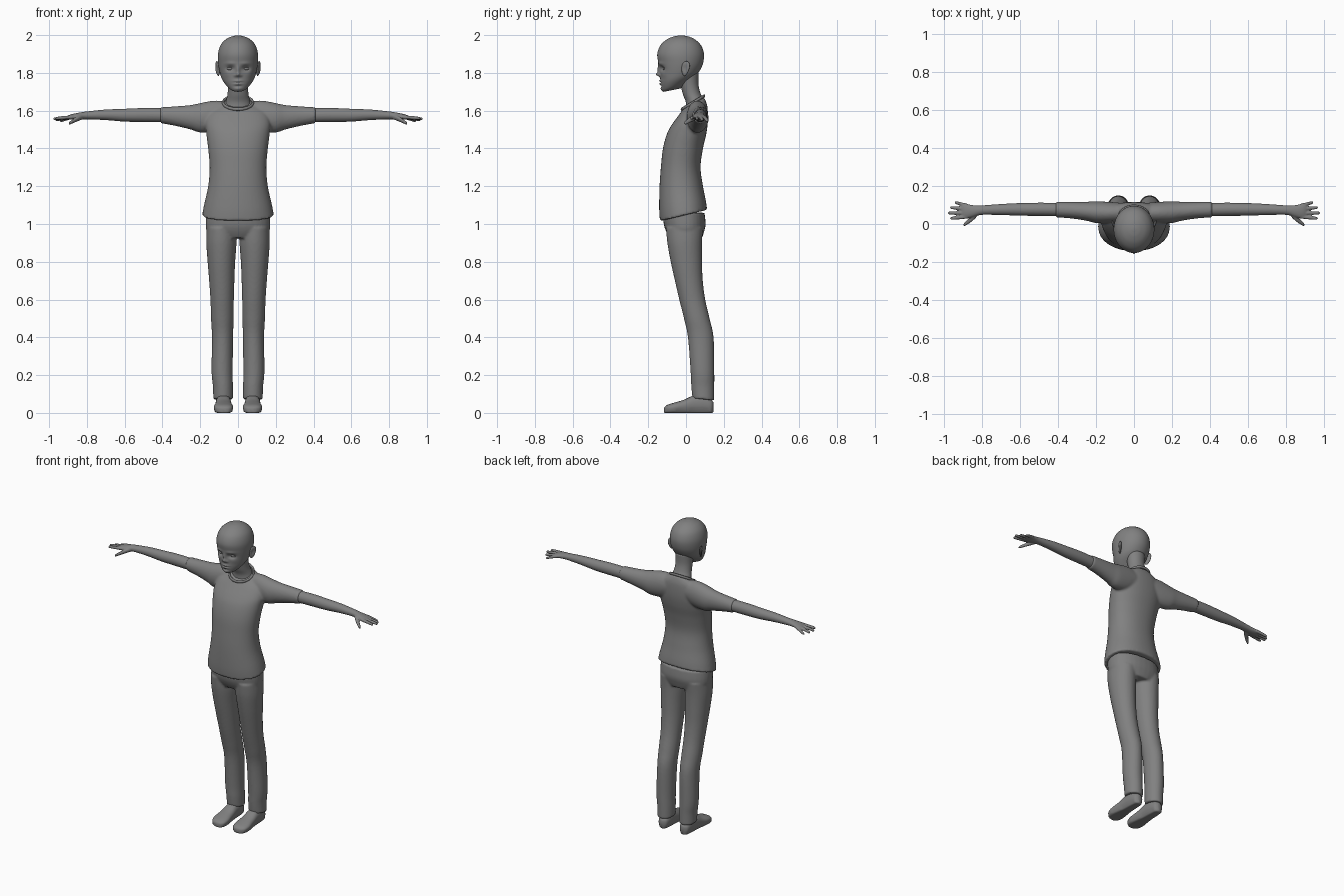
import bpy, bmesh, math
from mathutils import Vector

skin = bpy.data.materials.new("mid grey")
skin.diffuse_color = (0.22, 0.22, 0.22, 1)
AXES = {'z': (0, 1, 2), 'x': (1, 2, 0), 'y': (0, 2, 1)}


def spline(rows, steps):
    """Catmull-Rom interpolation of ring parameters."""
    out = []
    for i in range(len(rows) - 1):
        a, b, c, d = (rows[max(i - 1, 0)], rows[i], rows[i + 1], rows[min(i + 2, len(rows) - 1)])
        for k in range(steps):
            t = k / steps
            out.append([0.5 * (2 * q + (r - p) * t + (2 * p - 5 * q + 4 * r - s) * t * t
                               + (3 * q - p - 3 * r + s) * t ** 3) for p, q, r, s in zip(a, b, c, d)])
    return out + [list(rows[-1])]


def loft(bm, rows, axis='z', mirror=1, segs=32, steps=5, power=1.0):
    """Rings (position, centre1, centre2, radius1, radius2, slope) along an axis."""
    u, v, w = AXES[axis]
    rings = []
    for t, c1, c2, r1, r2, s in spline(rows, steps):
        ring = []
        for k in range(segs):
            a = 2 * math.pi * k / segs
            ca, sa = math.cos(a), math.sin(a)
            ca, sa = (math.copysign(abs(q) ** power, q) for q in (ca, sa))
            co = Vector()
            co[u], co[v], co[w] = c1 + r1 * ca, c2 + r2 * sa, t + s * r2 * sa
            co.x *= mirror
            ring.append(bm.verts.new(co))
        rings.append(ring)
    for p, q in zip(rings, rings[1:]):
        for k in range(segs):
            j = (k + 1) % segs
            bm.faces.new((p[k], p[j], q[j], q[k]))
    bm.faces.new(rings[0])
    bm.faces.new(rings[-1])


def front_back(rows):
    """(z, front, back, half width, slope) to ring parameters."""
    return [(z, 0, (f + b) / 2, h, (b - f) / 2, s) for z, f, b, h, s in rows]


def finish(name, bm, voxel=0, smooth=0):
    bmesh.ops.recalc_face_normals(bm, faces=bm.faces)
    mesh = bpy.data.meshes.new(name)
    bm.to_mesh(mesh)
    bm.free()
    mesh.materials.append(skin)
    ob = bpy.data.objects.new(name, mesh)
    bpy.context.collection.objects.link(ob)
    mesh.shade_smooth()
    if voxel:
        m = ob.modifiers.new("blend", 'REMESH')
        m.mode, m.voxel_size, m.use_smooth_shade = 'VOXEL', voxel, True
        m = ob.modifiers.new("soften", 'SMOOTH')
        m.factor, m.iterations = 0.5, smooth
    return ob


# Shirt: torso and two short sleeves blended together
bm = bmesh.new()
loft(bm, front_back([
    (1.045, -.138, .112, .190, .24), (1.10, -.142, .106, .180, .15), (1.20, -.140, .09, .158, 0),
    (1.30, -.133, .077, .150, 0), (1.40, -.122, .09, .158, 0), (1.48, -.10, .108, .168, 0),
    (1.54, -.072, .116, .172, .1), (1.60, -.038, .113, .150, .3), (1.632, -.02, .10, .098, .5),
    (1.64, -.016, .094, .075, .55)]), segs=48, power=.92)
for m in (1, -1):
    loft(bm, [(.06, .06, 1.58, .05, .07, 0), (.13, .06, 1.57, .056, .083, 0), (.20, .062, 1.562, .057, .078, 0),
              (.25, .067, 1.565, .05, .065, 0), (.33, .073, 1.571, .044, .052, 0),
              (.412, .076, 1.576, .041, .042, 0)], 'x', m)
finish("shirt", bm, .007, 5)

# Collar band
bm = bmesh.new()
N, M = 48, 8
grid = []
for i in range(N):
    a = 2 * math.pi * i / N
    c = Vector((.079 * math.cos(a), .037 + .059 * math.sin(a), 1.643 + .035 * math.sin(a)))
    out = Vector((math.cos(a), math.sin(a), 0))
    grid.append([bm.verts.new(c + out * .006 * math.cos(2 * math.pi * j / M)
                              + Vector((0, 0, .009 * math.sin(2 * math.pi * j / M)))) for j in range(M)])
for i in range(N):
    p, q = grid[i], grid[(i + 1) % N]
    for j in range(M):
        bm.faces.new((p[j], q[j], q[(j + 1) % M], p[(j + 1) % M]))
finish("collar", bm)

# Trousers: hips and two legs blended together
bm = bmesh.new()
loft(bm, front_back([(.925, -.085, .085, .12, 0), (.96, -.105, .096, .164, 0), (1.0, -.118, .104, .171, 0),
                     (1.06, -.122, .098, .168, 0)]), power=.9)
for m in (1, -1):
    loft(bm, [(.072, .079, .092, .052, .058, -.1), (.14, .08, .089, .053, .061, 0), (.22, .084, .087, .056, .063, 0),
              (.40, .082, .078, .056, .068, 0), (.50, .083, .057, .06, .068, 0), (.60, .084, .033, .062, .069, 0),
              (.70, .086, .015, .067, .074, 0), (.80, .088, .002, .073, .083, 0), (.90, .088, -.007, .08, .092, 0),
              (.98, .088, -.008, .078, .098, 0)], 'z', m)
finish("trousers", bm, .007, 4)

for m, side in ((1, "left"), (-1, "right")):
    # Arm, palm, fingers and thumb
    bm = bmesh.new()
    loft(bm, [(.30, .075, 1.572, .034, .036, 0), (.41, .076, 1.576, .035, .037, 0), (.50, .077, 1.577, .035, .037, 0),
              (.60, .077, 1.576, .033, .034, 0), (.70, .076, 1.578, .029, .028, 0), (.80, .073, 1.575, .025, .021, 0),
              (.845, .068, 1.571, .031, .018, 0), (.885, .067, 1.566, .039, .014, 0),
              (.905, .068, 1.562, .037, .010, 0)], 'x', m)
    for y0, y1, x1, z1 in ((.098, .112, .943, 1.545), (.078, .086, .966, 1.55),
                           (.057, .058, .978, 1.555), (.037, .03, .966, 1.558)):
        loft(bm, [(.875, y0, 1.566, .009, .010, 0), ((.875 + x1) / 2, (y0 + y1) / 2, (1.568 + z1) / 2, .0095, .0095, 0),
                  (x1 - .008, y1, z1 + .002, .008, .008, 0), (x1, y1, z1, .004, .004, 0)], 'x', m, 12)
    loft(bm, [(.815, .064, 1.57, .014, .014, 0), (.845, .036, 1.559, .017, .014, 0), (.872, .013, 1.545, .014, .011, 0),
              (.890, -.001, 1.535, .010, .009, 0), (.896, -.005, 1.532, .005, .005, 0)], 'x', m, 16)
    finish(side + "_arm", bm, .0042, 3)

    # Foot with a flat sole
    bm = bmesh.new()
    loft(bm, [(.146, .077, .035, .012, .02, 0), (.132, .077, .038, .03, .033, 0), (.09, .077, .048, .038, .046, 0),
              (.04, .077, .047, .041, .045, 0), (-.01, .077, .036, .045, .034, 0), (-.06, .077, .029, .051, .026, 0),
              (-.095, .076, .024, .045, .02, 0), (-.112, .074, .02, .028, .013, 0),
              (-.117, .073, .018, .01, .005, 0)], 'y', m, power=.85)
    for v in bm.verts:
        if v.co.z < .018:
            v.co.z = max(.0, v.co.z - .008)
    finish(side + "_foot", bm)

    # Ear: tilted shell with a hollow on its outer side
    bm = bmesh.new()
    bmesh.ops.create_uvsphere(bm, u_segments=24, v_segments=16, radius=1)
    for v in bm.verts:
        x, y, z = v.co
        dish = .55 * math.exp(-((y + .15) ** 2 + z * z) * 4) if x > 0 else 0
        w = .021 * (1 + .25 * z)
        v.co = (m * (.108 + .009 * (x - dish * 1.4) + .008 * y + .004 * z), -.003 + w * y + .005 * z, 1.823 + .039 * z)
    finish(side + "_ear", bm)

    # Eyeball
    bm = bmesh.new()
    bmesh.ops.create_uvsphere(bm, u_segments=20, v_segments=12, radius=1)
    for v in bm.verts:
        v.co = (m * .041 + v.co.x * .02, -.108 + v.co.y * .015, 1.823 + v.co.z * .010)
    finish(side + "_eye", bm)

# Neck
bm = bmesh.new()
loft(bm, [(1.60, 0, .048, .074, .05, .3), (1.65, 0, .046, .064, .046, .2), (1.69, 0, .030, .055, .046, .1),
          (1.74, 0, .018, .054, .048, 0), (1.80, 0, .012, .06, .055, 0)])
finish("neck", bm)

# Head: lofted skull and jaw, then face features pushed in and out
bm = bmesh.new()
loft(bm, front_back([
    (1.709, -.112, -.03, .018, .2), (1.714, -.120, -.012, .036, .25), (1.732, -.128, .015, .058, .3),
    (1.765, -.135, .05, .083, .2), (1.80, -.137, .072, .096, .1), (1.85, -.146, .090, .105, 0),
    (1.90, -.152, .095, .106, 0), (1.945, -.136, .080, .093, 0), (1.975, -.105, .050, .068, 0),
    (1.992, -.068, .016, .036, 0), (1.998, -.036, -.016, .010, 0)]), segs=96, steps=10)
FEATURES = [  # x, z, width, height, push
    (.041, 1.823, .020, .013, .018),    # eye sockets
    (.040, 1.850, .026, .008, -.004),   # brows
    (.060, 1.790, .020, .018, -.003),   # cheeks
    (0, 1.815, .009, .022, -.010),      # nose bridge
    (0, 1.791, .010, .010, -.019),      # nose tip
    (.015, 1.786, .007, .007, -.007),   # nostrils
    (0, 1.757, .020, .005, -.007),      # upper lip
    (0, 1.749, .024, .0025, .005),      # mouth line
    (0, 1.741, .017, .005, -.008),      # lower lip
    (0, 1.729, .018, .005, .004),       # chin crease
    (0, 1.715, .018, .008, -.005)]      # chin
for v in bm.verts:
    if v.co.y < -.05:
        x, z = abs(v.co.x), v.co.z
        v.co.y += sum(p * math.exp(-((x - fx) / w) ** 2 - ((z - fz) / h) ** 2) for fx, fz, w, h, p in FEATURES)
finish("head", bm)
